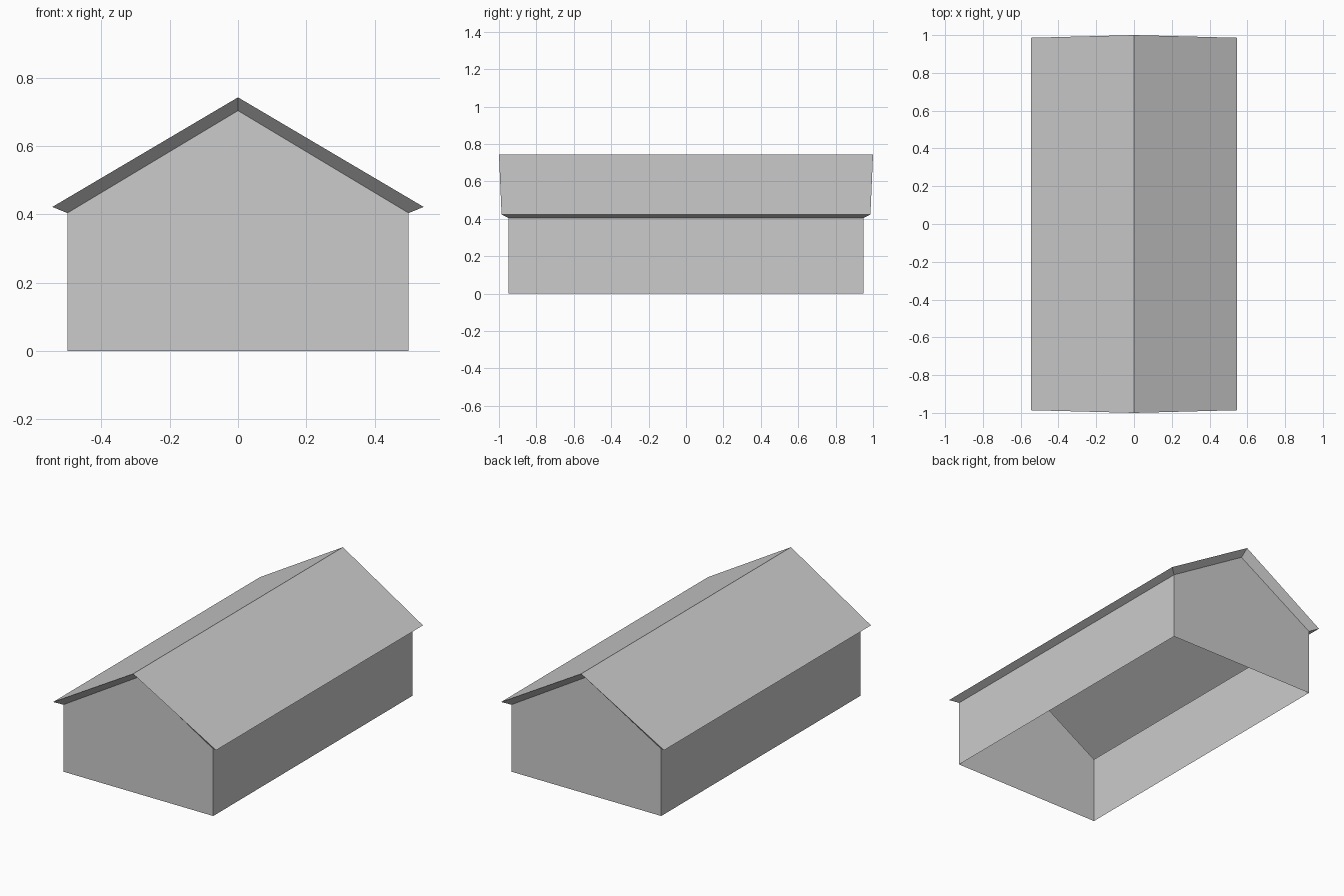
import bpy, bmesh

if "Cube" in bpy.data.objects:
    bpy.data.objects.remove(bpy.data.objects["Cube"])

WALL_X, WALL_Y, WALL_Z, GABLE_Z = 0.5, 0.95, 0.404, 0.704
EAVE_X, EAVE_Y, EAVE_Z = 0.544, 0.986, 0.422
RIDGE_Y, RIDGE_Z = 1.0, 0.743

grey = bpy.data.materials.new("plain_grey")
grey.diffuse_color = (0.6, 0.6, 0.6, 1)
grey.use_nodes = True
grey.node_tree.nodes["Principled BSDF"].inputs["Base Color"].default_value = grey.diffuse_color

bm = bmesh.new()


def gable_end(s):
    """Wall outline and roof edge at one end (s = -1 front, 1 back)."""
    wall = [(-WALL_X, s * WALL_Y, 0), (-WALL_X, s * WALL_Y, WALL_Z),
            (0, s * WALL_Y, GABLE_Z),
            (WALL_X, s * WALL_Y, WALL_Z), (WALL_X, s * WALL_Y, 0)]
    roof = [(-EAVE_X, s * EAVE_Y, EAVE_Z), (0, s * RIDGE_Y, RIDGE_Z),
            (EAVE_X, s * EAVE_Y, EAVE_Z)]
    return [bm.verts.new(p) for p in wall], [bm.verts.new(p) for p in roof]


(fw, fr), (bw, br) = gable_end(-1), gable_end(1)

# Gable walls and the sloping overhang beneath each roof end
for wall, roof in ((fw, fr), (bw, br)):
    bm.faces.new(wall)
    for i in (0, 1):
        bm.faces.new((wall[i + 1], wall[i + 2], roof[i + 1], roof[i]))

# Side walls, eave undersides and roof slopes; the bottom stays open
for a, b in ((0, 1), (3, 4)):
    bm.faces.new((fw[a], fw[b], bw[b], bw[a]))
for w, r in ((1, 0), (3, 2)):
    bm.faces.new((fw[w], fr[r], br[r], bw[w]))
for i in (0, 1):
    bm.faces.new((fr[i], fr[i + 1], br[i + 1], br[i]))

bmesh.ops.recalc_face_normals(bm, faces=bm.faces)
mesh = bpy.data.meshes.new("house_shell")
bm.to_mesh(mesh)
bm.free()
mesh.materials.append(grey)
bpy.context.collection.objects.link(bpy.data.objects.new("house_shell", mesh))
